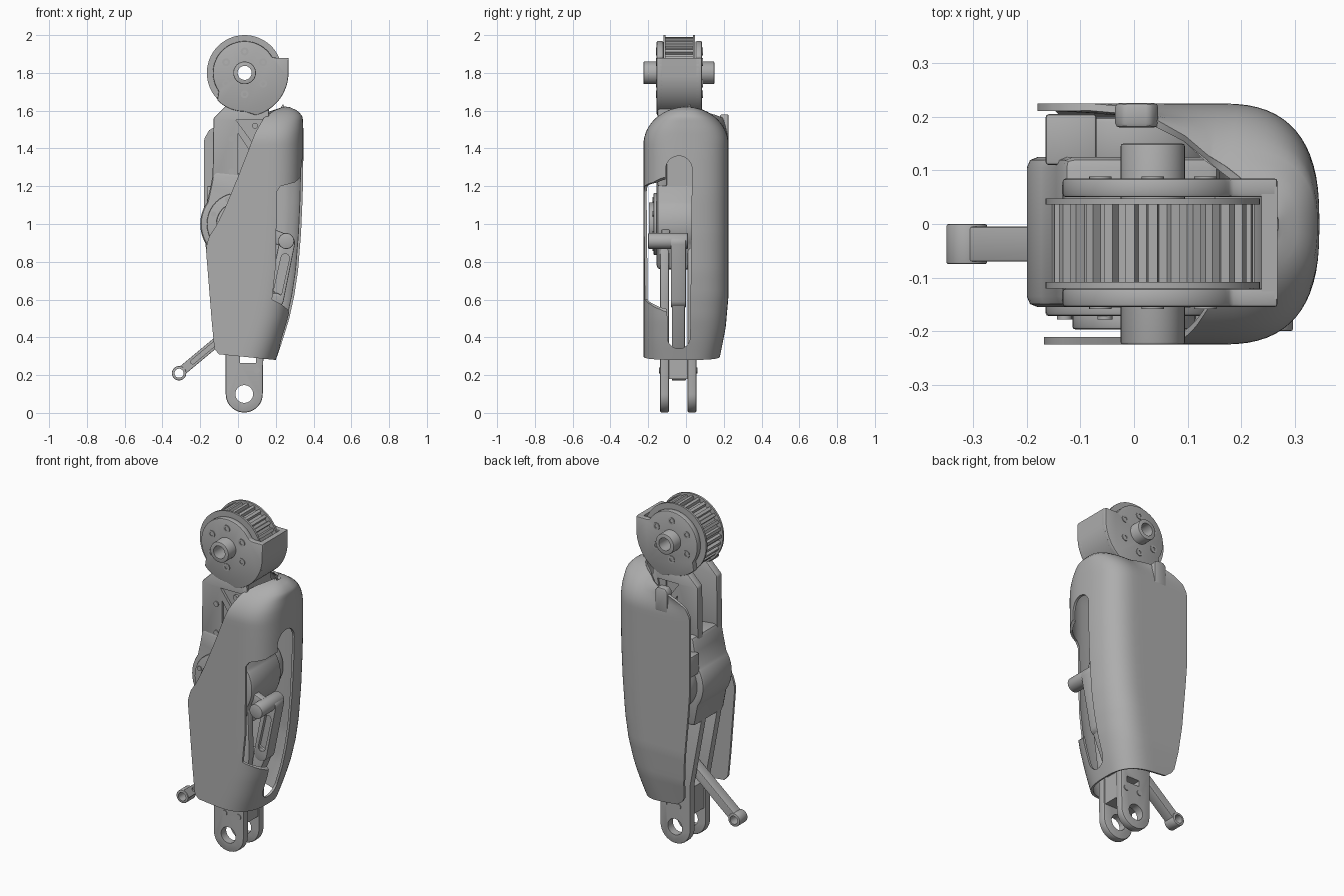
import bpy, bmesh
from math import cos, sin, pi, radians, sqrt, atan2

cube = bpy.data.objects.get("Cube")
if cube:
    bpy.data.objects.remove(cube, do_unlink=True)

metal = bpy.data.materials.new("plain grey")
metal.use_nodes = True
metal.diffuse_color = (0.42, 0.42, 0.42, 1)
metal.node_tree.nodes["Principled BSDF"].inputs["Base Color"].default_value = (0.42, 0.42, 0.42, 1)


def activate(obj):
    bpy.ops.object.select_all(action='DESELECT')
    obj.select_set(True)
    bpy.context.view_layer.objects.active = obj


def make(name, bm):
    bmesh.ops.recalc_face_normals(bm, faces=bm.faces)
    mesh = bpy.data.meshes.new(name)
    bm.to_mesh(mesh)
    bm.free()
    mesh.materials.append(metal)
    obj = bpy.data.objects.new(name, mesh)
    bpy.context.collection.objects.link(obj)
    return obj


def modify(obj, kind, **settings):
    activate(obj)
    mod = obj.modifiers.new(kind, kind)
    for key, value in settings.items():
        setattr(mod, key, value)
    bpy.ops.object.modifier_apply(modifier=mod.name)


def smooth(obj):
    activate(obj)
    bpy.ops.object.shade_smooth_by_angle(angle=radians(35))


def prism(name, pts, a, b, axis='Y', bevel=0):
    """Extrude an (x, z) outline along y, or a (y, z) outline along x."""
    bm = bmesh.new()
    place = (lambda u, v: (u, a, v)) if axis == 'Y' else (lambda u, v: (a, u, v))
    face = bm.faces.new([bm.verts.new(place(u, v)) for u, v in pts])
    new = bmesh.ops.extrude_face_region(bm, geom=[face])['geom']
    shift = (0, b - a, 0) if axis == 'Y' else (b - a, 0, 0)
    bmesh.ops.translate(bm, vec=shift, verts=[v for v in new if isinstance(v, bmesh.types.BMVert)])
    obj = make(name, bm)
    if bevel:
        modify(obj, 'BEVEL', width=bevel, segments=2, limit_method='ANGLE', angle_limit=radians(40))
    smooth(obj)
    return obj


def cut(obj, *cutters):
    for c in cutters:
        c.hide_render = True
        modify(obj, 'BOOLEAN', operation='DIFFERENCE', solver='EXACT', object=c)
        bpy.data.objects.remove(c, do_unlink=True)
    smooth(obj)


def arc(cx, cz, r, start, end, n=32):
    return [(cx + r * cos(radians(start + (end - start) * i / n)),
             cz + r * sin(radians(start + (end - start) * i / n))) for i in range(n + 1)]


def disc(name, cx, cz, r, a, b, bevel=0, n=40):
    return prism(name, arc(cx, cz, r, 0, 360, n)[:-1], a, b, bevel=bevel)


def rect(u0, v0, u1, v1):
    return [(u0, v0), (u1, v0), (u1, v1), (u0, v1)]


def capsule(p, q, r):
    t = atan2(q[1] - p[1], q[0] - p[0]) * 180 / pi
    return arc(*q, r, t - 90, t + 90, 14) + arc(*p, r, t + 90, t + 270, 14)


def lerp(table, z):
    for (z0, v0), (z1, v1) in zip(table, table[1:]):
        if z <= z1:
            return v0 + (v1 - v0) * max(0, z - z0) / (z1 - z0)
    return table[-1][1]


# Toothed pulley with flanges
PX, PZ = 0.035, 1.8
teeth = 28
outline = []
for i in range(teeth):
    for k, r in ((-.3, .172), (-.2, .19), (.2, .19), (.3, .172)):
        a = 2 * pi * (i + k) / teeth
        outline.append((PX + r * cos(a), PZ + r * sin(a)))
bore = lambda: disc("bore", PX, PZ, 0.037, -1, 1)
cut(prism("pulley_teeth", outline, -0.108, 0.038), bore())
for y in (-0.12, 0.036):
    cut(disc("pulley_flange", PX, PZ, 0.2, y, y + 0.012, n=64), bore())

# Pulley housing: two cheeks joined by a curved web
cheek = arc(PX, PZ, 0.168, 30, 215) + arc(PX, PZ, 0.205, 225, 270, 8) + \
    arc(PX, PZ, 0.232, 285, 355, 12) + [(0.268, 1.88), (0.2, 1.88)]
for y in (-0.155, 0.05):
    cut(prism("pulley_cheek", cheek, y, y + 0.035, bevel=0.006), bore())
web = arc(PX, PZ, 0.232, -95, -5, 20) + [(0.268, 1.88), (0.238, 1.88)] + arc(PX, PZ, 0.206, 0, -95, 20)
prism("housing_web", web, -0.14, 0.07)

# Hollow axle and ring of bolts
cut(disc("axle", PX, PZ, 0.06, -0.225, 0.15, 0.005), bore())
for i in range(6):
    bx, bz = PX + 0.113 * sin(i * pi / 3), PZ + 0.113 * cos(i * pi / 3)
    for y in (-0.159, 0.079):
        bolt = disc("cheek_bolt", bx, bz, 0.021, y, y + 0.01, n=20)
        cut(bolt, disc("socket", bx, bz, 0.011, -1, 1, n=6))

# Upper frame: two plates, a back web and fasteners
plate = [(-0.135, 1.2), (0.17, 1.2), (0.17, 1.5), (0.16, 1.63), (-0.06, 1.63), (-0.13, 1.56)]
for y in (-0.15, 0.03):
    upper = prism("upper_plate", plate, y, y + 0.05, bevel=0.008)
    face_y = -0.15 if y < 0 else 0.08
    cut(upper, prism("pocket", [(-0.01, 1.55), (0.13, 1.55), (0.1, 1.4)], face_y - .015, face_y + .015),
        prism("pocket", [(0, 1.48), (0.08, 1.36), (0.1, 1.24), (0, 1.24)], face_y - .015, face_y + .015))
prism("upper_web", rect(0.08, 1.2, 0.165, 1.62), -0.14, 0.07)
for x, z in ((-0.035, 1.45), (-0.035, 1.28), (0.09, 1.52)):
    disc("frame_bolt", x, z, 0.015, -0.156, -0.13, n=16)

# Round motor housing in the middle with its caps
hub = arc(0, 1.0, 0.2, 145, 215, 14) + [(-0.14, 0.76), (0.14, 0.76)] + \
    arc(0, 1.0, 0.2, -35, 35, 14) + [(0.16, 1.25), (-0.13, 1.28), (-0.145, 1.2)]
prism("motor_housing", hub, -0.155, 0.125, bevel=0.02)
disc("front_cap", 0, 1.0, 0.165, -0.172, -0.14, 0.006)
disc("front_bearing", 0, 1.0, 0.115, -0.197, -0.16, 0.006)
disc("rear_motor", 0, 1.0, 0.16, 0.11, 0.2, 0.01)
for i in range(8):
    disc("cap_bolt", 0.14 * cos(i * pi / 4 + .4), 1 + 0.14 * sin(i * pi / 4 + .4), 0.014, -0.178, -0.16, n=16)
prism("rear_connector", rect(-0.165, 1.08, -0.07, 1.2), 0.11, 0.205, bevel=0.006)

# Lower frame: forked plates with eyes, and the bridge between them
fork = arc(0.033, 0.1, 0.098, 180, 360, 24) + [(0.135, 0.36), (0.17, 0.6), (0.16, 0.88), (-0.16, 0.88), (-0.065, 0.36)]
for y in (-0.137, 0.008):
    leg = prism("fork_plate", fork, y, y + 0.047, bevel=0.008)
    cut(leg, disc("eye", 0.033, 0.1, 0.047, -1, 1), prism("window", rect(0.01, 0.265, 0.095, 0.3), -1, 1))
cut(prism("fork_bridge", rect(-0.055, 0.18, 0.125, 0.34), -0.11, 0.03),
    prism("window", rect(0.01, 0.265, 0.095, 0.3), -1, 1))
for x in (0.01, 0.1):
    disc("fork_bolt", x, 0.225, 0.016, -0.142, 0.06, n=16)

# Bent linkage and its swinging arm
arm_end = (-0.312, 0.21)
arm = prism("link_arm", capsule(arm_end, (0.18, 0.62), 0.025), -0.07, -0.005, bevel=0.004)
cut(arm, disc("eye", *arm_end, 0.024, -1, 1),
    prism("groove", capsule((-0.24, 0.27), (0.1, 0.553), 0.011), -0.1, -0.06))
cut(disc("arm_eye", *arm_end, 0.038, -0.075, 0, 0.004), disc("eye", *arm_end, 0.024, -1, 1))
upper_link = prism("upper_link", capsule((0.2, 0.6), (0.26, 0.9), 0.042), -0.08, 0.0, bevel=0.006)
cut(upper_link, prism("groove", capsule((0.21, 0.64), (0.25, 0.82), 0.022), -0.1, -0.06))
prism("link_tail", capsule((0.1, 0.36), (0.2, 0.6), 0.035), -0.075, -0.005, bevel=0.006)
disc("knuckle_pin", 0.255, 0.91, 0.042, -0.2, 0.01, 0.005)
prism("knuckle_arm", capsule((0.1, 0.97), (0.255, 0.91), 0.035), -0.13, -0.085, bevel=0.006)

# Outer shell wrapped around one side, lofted over height
nose = [(.28, .2), (.38, .235), (.5, .272), (.62, .298), (.75, .318), (.95, .334), (1.15, .343), (1.35, .346),
        (1.5, .346), (1.57, .342), (1.6, .315), (1.62, .27)]
front_edge = [(.28, -.1), (.31, -.125), (.87, -.17), (.93, -.155), (1, -.11), (1.1, -.062), (1.25, 0),
              (1.48, .09), (1.56, .135), (1.6, .19), (1.62, .24)]
rear_edge = [(.28, -.07), (.32, -.12), (.87, -.17), (1, -.18), (1.45, -.18), (1.5, -.15), (1.54, -.06),
             (1.58, .12), (1.62, .24)]
rear_width = [(.28, .18), (.45, .21), (.62, .225), (2, .225)]
levels = [.28 + 1.14 * i / 40 for i in range(40)] + [1.42 + .2 * sin(pi / 2 * i / 16) for i in range(17)]
bm = bmesh.new()
rows = []
for z in levels:
    dome = max(0.1, sqrt(max(0, 1 - (max(0, z - 1.42) / .2) ** 2)))
    xm, lf, lr = lerp(nose, z), lerp(front_edge, z), lerp(rear_edge, z)
    yf, yr = .225 * dome, lerp(rear_width, z) * dome
    sf, sr = max(lf + .005, xm - .19), max(lr + .005, xm - .19)
    ring = [(lf + (sf - lf) * i / 8, -yf) for i in range(8)]
    for i in range(33):
        a = -pi / 2 + pi * i / 32
        s, w = (sf, yf) if a < 0 else (sr, yr)
        ring.append((s + (xm - s) * max(0, cos(a)) ** .75, w * abs(sin(a)) ** .75 * (1 if a > 0 else -1)))
    for i in range(1, 9):
        t = i / 8
        flare = max(0, lerp(rear_width, z) - yr) * t * min(1, (sr - lr) / .2)
        ring.append((sr + (lr - sr) * t, yr + flare))
    lift = .1 * max(0, 1 - (z - .28) / .2)
    rows.append([bm.verts.new((x, y, z + lift * max(0, .2 - x))) for x, y in ring])
for low, high in zip(rows, rows[1:]):
    for i in range(len(low) - 1):
        bm.faces.new((low[i], low[i + 1], high[i + 1], high[i]))
shell = make("outer_shell", bm)
modify(shell, 'SOLIDIFY', thickness=0.014, offset=-1)

# Shell openings: long nose slot and the front corner window
slot = prism("slot", arc(-0.038, 1.29, 0.07, 0, 180, 16) + arc(-0.038, 0.4, 0.06, 180, 360, 16), 0.1, 0.6, 'X')
window = prism("corner", [(.205, 1.17), (.225, 1.2), (.3, 1.22), (.36, 1.27), (.5, 1.27), (.5, .47), (.3, .49),
                          (.26, .55), (.23, .575), (.18, .6), (.2, .78)], -0.4, -0.04)
cut(shell, slot, window)

# Clip on the rear top edge of the shell
prism("shell_clip", [(-0.035, 1.44), (0.045, 1.44), (0.045, 1.56), (0.03, 1.58), (-0.02, 1.58), (-0.035, 1.56)],
      0.18, 0.226, bevel=0.008)
